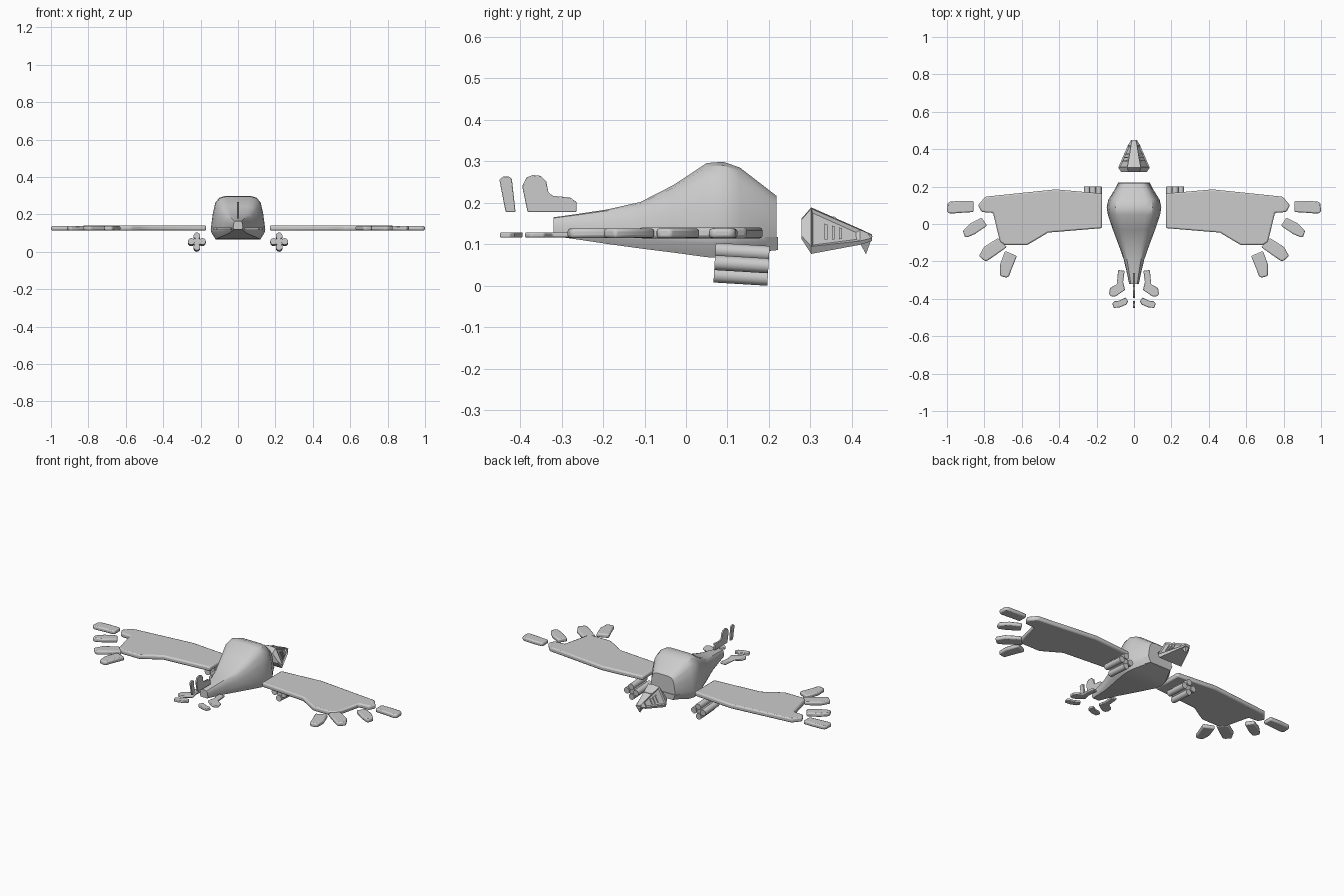
import bpy, bmesh, math
from mathutils import Vector, Matrix

if "Cube" in bpy.data.objects:
    bpy.data.objects.remove(bpy.data.objects["Cube"])


def finish(name, bm, angle=30, bevel=0, mirror=False):
    bmesh.ops.recalc_face_normals(bm, faces=bm.faces[:])
    me = bpy.data.meshes.new(name)
    bm.to_mesh(me)
    bm.free()
    ob = bpy.data.objects.new(name, me)
    bpy.context.collection.objects.link(ob)
    bpy.ops.object.select_all(action='DESELECT')
    ob.select_set(True)
    bpy.context.view_layer.objects.active = ob
    bpy.ops.object.shade_smooth_by_angle(angle=math.radians(angle))
    if bevel:
        b = ob.modifiers.new("bevel", 'BEVEL')
        b.width, b.segments = bevel, 2
    if mirror:
        ob.modifiers.new("mirror", 'MIRROR').use_clip = False
    return ob


def loft(sections):
    # sections: (y, half profile from top centre to bottom centre as (x, z))
    bm = bmesh.new()
    rings = []
    for y, half in sections:
        pts = half + [(-x, z) for x, z in half[-2:0:-1]]
        rings.append([bm.verts.new((x, y, z)) for x, z in pts])
    n = len(rings[0])
    for a, b in zip(rings, rings[1:]):
        for i in range(n):
            j = (i + 1) % n
            bm.faces.new((a[i], a[j], b[j], b[i]))
    bm.faces.new(rings[0])
    bm.faces.new(rings[-1])
    return bm


def slab(name, pts, lo, hi, bevel, upright=False):
    # extruded outline; upright slabs lie in the y-z plane
    bm = bmesh.new()
    vs = [bm.verts.new((lo, a, b) if upright else (a, b, lo)) for a, b in pts]
    f = bm.faces.new(vs)
    r = bmesh.ops.extrude_face_region(bm, geom=[f])
    d = Vector((hi - lo, 0, 0)) if upright else Vector((0, 0, hi - lo))
    bmesh.ops.translate(bm, vec=d, verts=[v for v in r["geom"] if isinstance(v, bmesh.types.BMVert)])
    return finish(name, bm, 35, bevel, not upright)


def hull(name, pts, mirror=False):
    bm = bmesh.new()
    for p in pts:
        bm.verts.new(p)
    bmesh.ops.convex_hull(bm, input=bm.verts[:])
    return finish(name, bm, 20, 0, mirror)


# Body: boxy humped hull tapering to the tail
def body_half(w, t, s, b):
    h = t - s
    return [(0, t), (.45 * w, t), (.68 * w, t - .05 * h), (.83 * w, t - .2 * h),
            (.92 * w, t - .5 * h), (w, s), (.97 * w, s - .3 * (s - b)), (.82 * w, b), (0, b)]


body = [(-.32, .026, .165, .13, .12), (-.27, .036, .172, .126, .113), (-.19, .055, .184, .122, .101),
        (-.11, .083, .202, .12, .09), (-.03, .113, .243, .118, .08), (.05, .14, .296, .117, .069),
        (.09, .146, .299, .117, .067), (.13, .137, .285, .117, .07), (.218, .082, .217, .118, .087)]
finish("body", loft([(y, body_half(*r)) for y, *r in body]), 32)

# Keel plate lip at the front of the body
hull("collar_lip", [(x * s, y, z) for s in (1, -1)
                    for x, y, z in ((.084, .222, .118), (.07, .222, .086), (.1, .19, .118), (.085, .19, .084))])

# Wings and separate finger feathers
slab("wing", [(.17, .163), (.42, .185), (.795, .146), (.834, .1), (.815, .064), (.754, .06),
              (.716, -.096), (.69, -.113), (.572, -.113), (.524, -.085), (.46, -.046), (.17, -.022)],
     .114, .141, .008)
feathers = [
    [(.857, .123), (.857, .064), (.91, .061), (.985, .055), (1, .065), (.997, .11), (.985, .12), (.92, .124)],
    [(.815, .034), (.786, -.01), (.85, -.053), (.893, -.072), (.905, -.068), (.915, -.037), (.877, .002)],
    [(.727, -.075), (.679, -.123), (.754, -.176), (.786, -.198), (.8, -.197), (.829, -.171), (.802, -.123)],
    [(.69, -.144), (.626, -.171), (.658, -.25), (.668, -.28), (.68, -.287), (.715, -.278), (.717, -.22)]]
for i, f in enumerate(feathers):
    slab(f"wing_feather_{i + 1}", f, .115, .138, .007)

# Horizontal tail feathers
slab("tail_feather_large", [(.05, -.25), (.085, -.246), (.092, -.322), (.128, -.342), (.134, -.374),
                            (.12, -.388), (.1, -.388), (.048, -.353), (.058, -.31)], .116, .129, .004)
slab("tail_feather_small", [(.032, -.413), (.04, -.43), (.075, -.445), (.108, -.449), (.117, -.425),
                            (.105, -.413), (.08, -.41), (.045, -.393)][::-1], .116, .129, .003)

# Upright tail fins
slab("tail_fin_large", [(-.382, .178), (-.264, .178), (-.264, .202), (-.28, .213), (-.322, .217),
                        (-.332, .226), (-.337, .252), (-.35, .265), (-.37, .267), (-.385, .261),
                        (-.395, .24)], -.005, .005, .002, True)
slab("tail_fin_small", [(-.435, .178), (-.411, .178), (-.42, .258), (-.428, .264), (-.44, .264),
                        (-.45, .256)], -.005, .005, .002, True)

# Talon thrusters: four rounded lobes in a cross with recessed core
tilt = Matrix.Translation((.22, .134, .052)) @ Matrix.Rotation(-.06, 4, 'X')
bm = bmesh.new()
turn = Matrix.Rotation(math.pi / 2, 4, 'X')
for k in range(4):
    a = k * math.pi / 2
    off = Matrix.Translation((.03 * math.cos(a), 0, .03 * math.sin(a)))
    bmesh.ops.create_cone(bm, cap_ends=True, segments=12, radius1=.018, radius2=.018, depth=.13,
                          matrix=tilt @ off @ turn)
bmesh.ops.create_cone(bm, cap_ends=True, segments=12, radius1=.022, radius2=.022, depth=.116,
                      matrix=tilt @ turn)
finish("talon_thruster", bm, 40, 0, True)

# Head: detached faceted wedge with sunken cheeks
head = loft([
    (.279, [(0, .163), (.03, .16), (.07, .12), (.066, .112), (0, .112)]),
    (.302, [(0, .189), (.036, .186), (.084, .095), (.077, .077), (0, .077)]),
    (.42, [(0, .137), (.016, .135), (.033, .108), (.03, .099), (0, .099)]),
    (.448, [(0, .124), (.01, .123), (.016, .115), (.014, .108), (0, .108)])])
bmesh.ops.recalc_face_normals(head, faces=head.faces[:])
cheeks = sorted((f for f in head.faces if abs(f.normal.x) > .3 and f.normal.z > 0),
                key=lambda f: -f.calc_area())[:2]
bmesh.ops.inset_individual(head, faces=cheeks, thickness=.01, depth=-.006)
finish("head", head, 20)

# Hooked beak tip
hull("beak_tip", [(s * x, y, z) for s in (1, -1) for x, y, z in
                  ((.016, .42, .102), (.01, .42, .133), (.016, .45, .12), (.003, .434, .076))])


# Cheek slats and brow bar
def cheek(t, s):
    top = Vector((.036, .302, .186)).lerp(Vector((.016, .42, .135)), t)
    return top.lerp(Vector((.084, .302, .095)).lerp(Vector((.033, .42, .108)), t), s)


for i, t in enumerate((.3, .45, .6)):
    hull(f"cheek_slat_{i + 1}", [cheek(t + d, s) + Vector((o, 0, 0)) for d in (-.03, .03)
                                 for s in (.3, .82) for o in (-.012, -.002)], True)
hull("brow_bar", [(x, y, .189 - .44 * (y - .302) + o) for x in (-.022, .022)
                  for y in (.354, .362) for o in (-.004, .002)])
